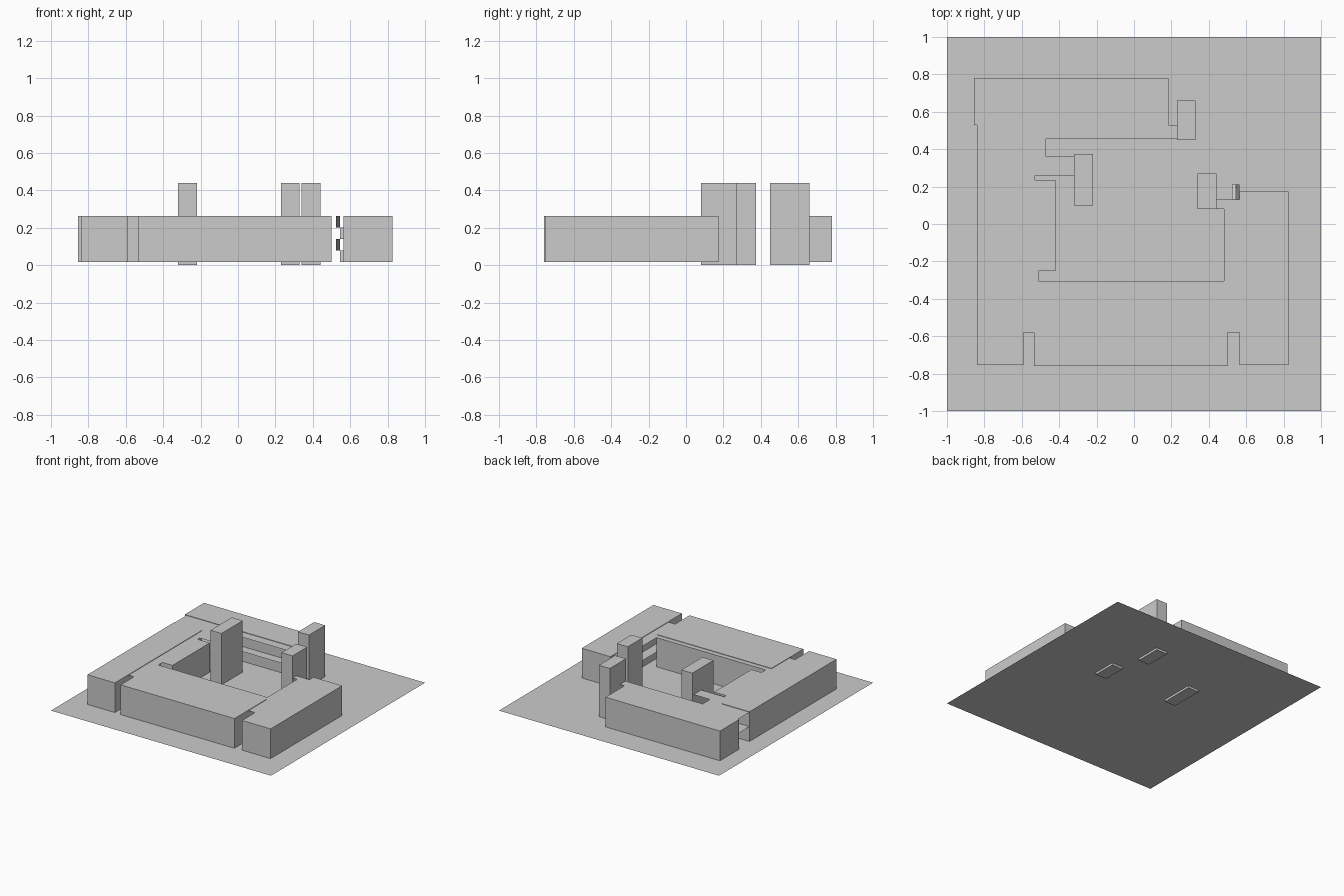
import bpy, bmesh

if "Cube" in bpy.data.objects:
    bpy.data.objects.remove(bpy.data.objects["Cube"])

GROUND, MID, TOP = 0.018, 0.14, 0.262


def mesh_object(name, bm):
    mesh = bpy.data.meshes.new(name)
    bm.to_mesh(mesh)
    bm.free()
    obj = bpy.data.objects.new(name, mesh)
    bpy.context.collection.objects.link(obj)
    return obj


def box(name, x0, x1, y0, y1, z0=GROUND, z1=TOP):
    bm = bmesh.new()
    bmesh.ops.create_cube(bm, size=1)
    for v in bm.verts:
        v.co = (x1 if v.co.x > 0 else x0,
                y1 if v.co.y > 0 else y0,
                z1 if v.co.z > 0 else z0)
    return mesh_object(name, bm)


def sheet(name, rects, z):
    # flat single-sided deck made of rectangles
    bm = bmesh.new()
    for x0, x1, y0, y1 in rects:
        bm.faces.new([bm.verts.new((x, y, z)) for x, y in
                      ((x0, y0), (x1, y0), (x1, y1), (x0, y1))])
    return mesh_object(name, bm)


def ramp(name, x0, x1, y0, y1, z0, z1):
    # thin sloping stair flight
    bm = bmesh.new()
    bm.faces.new([bm.verts.new(c) for c in
                  ((x0, y0, z0), (x1, y0, z0), (x1, y1, z1), (x0, y1, z1))])
    return mesh_object(name, bm)


# Site plate
sheet("site_plate", [(-1, 1, -1, 1)], GROUND)

# Main wings
box("front_wing", -0.535, 0.50, -0.76, -0.345)
box("west_wing", -0.84, -0.59, -0.755, 0.375)
box("east_wing", 0.565, 0.825, -0.755, 0.175)
box("back_wing", -0.855, 0.185, 0.53, 0.78)

# Courtyard-side bays, slightly lower than the wings
box("front_bay", -0.51, 0.48, -0.345, -0.305, GROUND, TOP - 0.004)
box("west_bay", -0.53, -0.42, -0.25, 0.235, GROUND, TOP - 0.004)

# Towers, sunk through the plate
box("back_tower", 0.23, 0.33, 0.45, 0.66, 0, 0.44)
box("west_tower", -0.32, -0.22, 0.10, 0.375, 0, 0.44)
box("east_tower", 0.34, 0.44, 0.08, 0.27, 0, 0.44)

# Open galleries linking the wings: middle deck and roof
gallery = [
    (-0.59, -0.535, -0.58, 0.375),
    (-0.535, -0.51, -0.345, -0.25),
    (-0.535, -0.32, 0.26, 0.36),
    (-0.535, -0.53, -0.25, 0.26),
    (-0.84, -0.47, 0.375, 0.53),
    (-0.59, -0.47, 0.36, 0.375),
    (-0.47, 0.23, 0.455, 0.53),
    (0.50, 0.565, -0.58, 0.13),
    (0.48, 0.50, -0.345, 0.08),
    (0.44, 0.50, 0.08, 0.13),
]
sheet("gallery_deck", gallery, MID)
sheet("gallery_roof", gallery, TOP - 0.004)

# Small switchback stairs beside the east wing
half = (MID - GROUND) / 2
for i, z in enumerate((GROUND, MID)):
    ramp(f"stair_up_{i}", 0.545, 0.565, 0.13, 0.21, z, z + half)
    ramp(f"stair_return_{i}", 0.525, 0.545, 0.21, 0.13, z + half, z + 2 * half)
